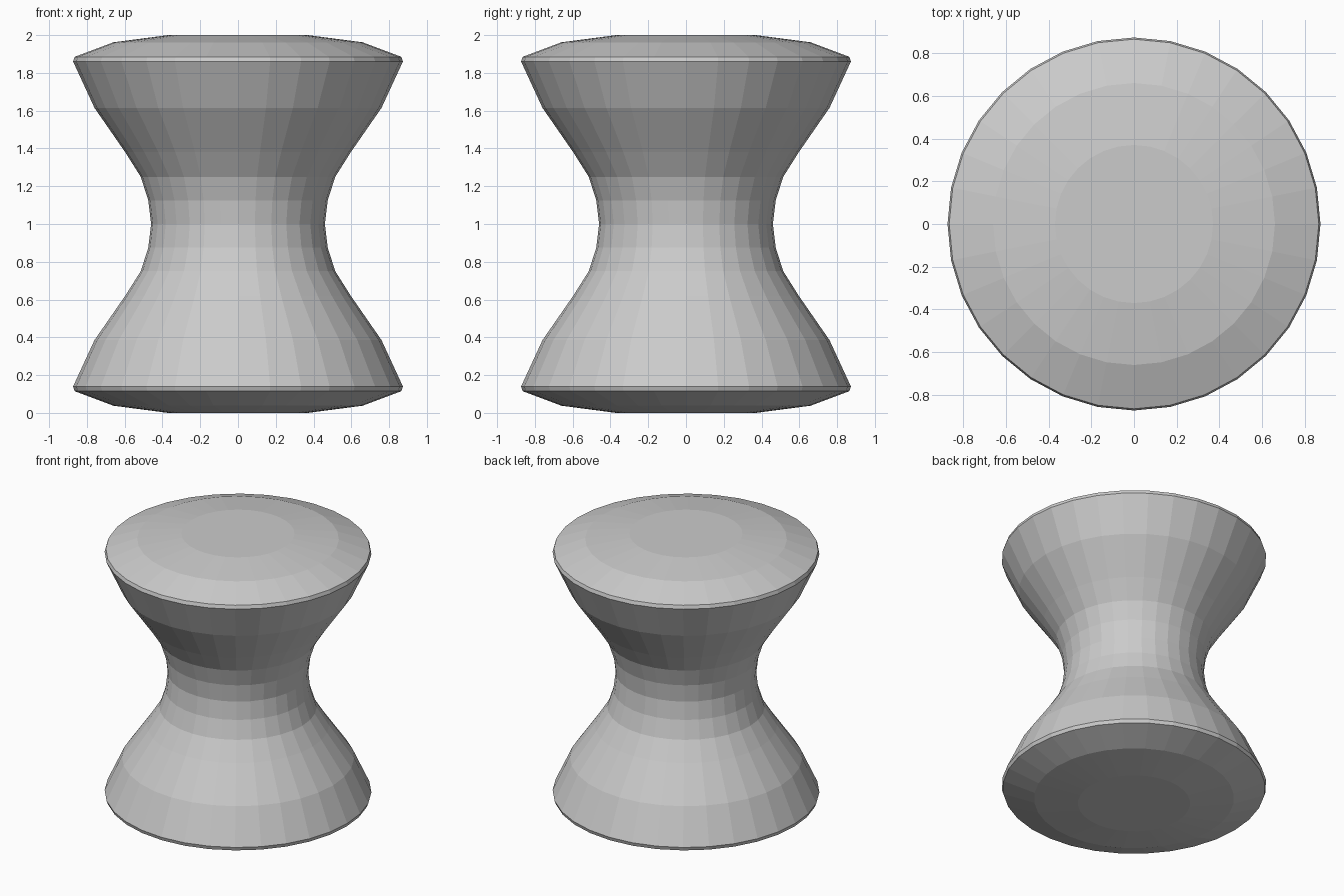
import bpy, bmesh
from math import cos, sin, tau

default = bpy.data.objects.get("Cube")
if default:
    bpy.data.objects.remove(default, do_unlink=True)

SIDES = 32

# Single neutral grey
grey = bpy.data.materials.new("plain grey")
grey.use_nodes = True
colour = (0.6, 0.6, 0.6, 1)
grey.diffuse_color = colour
grey.node_tree.nodes["Principled BSDF"].inputs["Base Color"].default_value = colour

# Upper half of the hourglass profile (radius, height above the waist)
upper = [(0.46, 0), (0.475, 0.125), (0.515, 0.25), (0.597, 0.38), (0.76, 0.615),
         (0.873, 0.86), (0.865, 0.885), (0.66, 0.962), (0.37, 1)]
# Mirror it about the waist
profile = [(r, 1 - h) for r, h in reversed(upper[1:])] + [(r, 1 + h) for r, h in upper]

# Revolved stool body with flat facets and closed ends
bm = bmesh.new()
rings = [[bm.verts.new((r * cos(tau * i / SIDES), r * sin(tau * i / SIDES), z))
          for i in range(SIDES)] for r, z in profile]
for low, high in zip(rings, rings[1:]):
    for i in range(SIDES):
        j = (i + 1) % SIDES
        bm.faces.new((low[i], low[j], high[j], high[i]))
bm.faces.new(rings[0][::-1])
bm.faces.new(rings[-1])

mesh = bpy.data.meshes.new("hourglass_stool")
bm.to_mesh(mesh)
bm.free()
mesh.materials.append(grey)
stool = bpy.data.objects.new("hourglass_stool", mesh)
bpy.context.collection.objects.link(stool)
